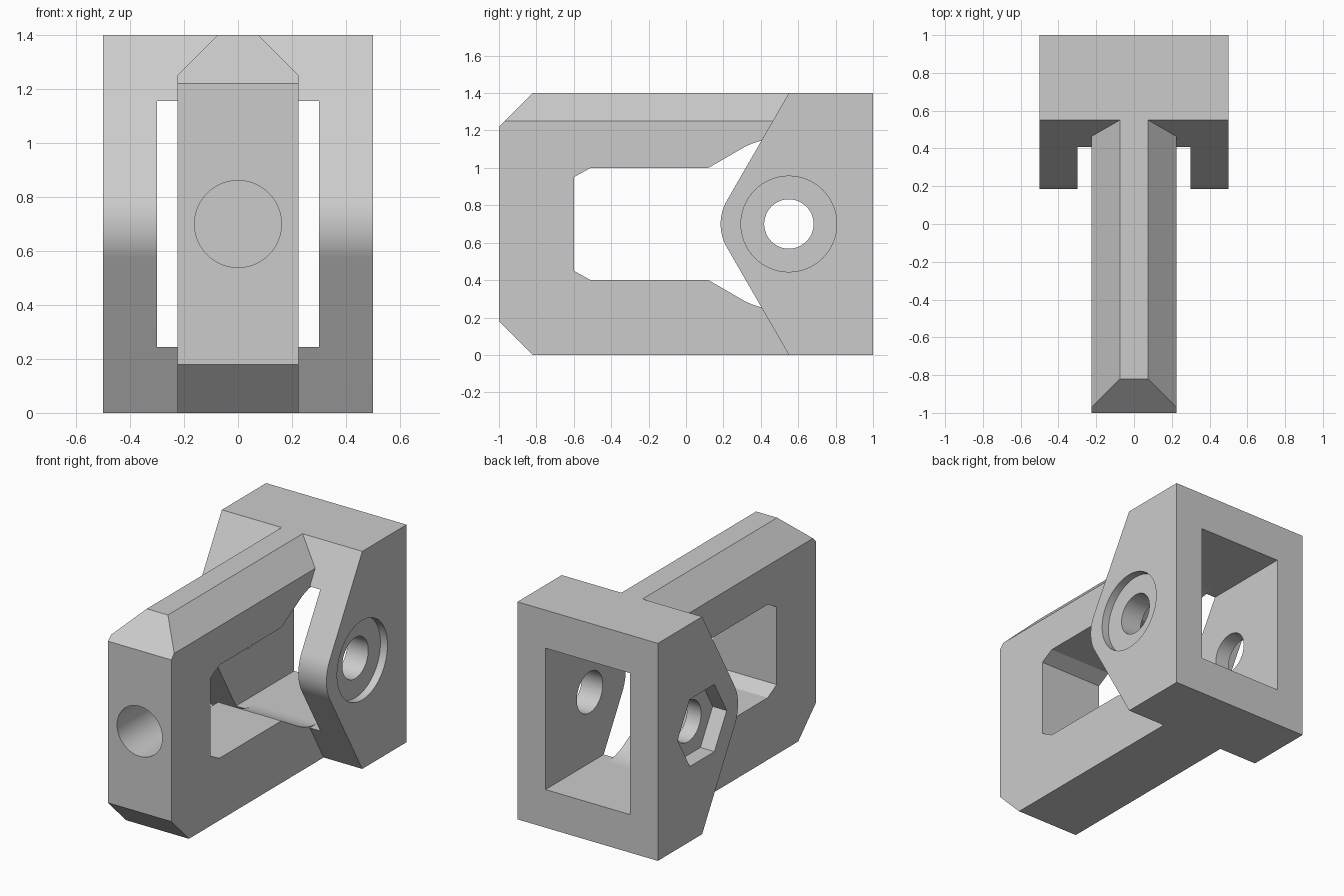
import bpy
import bmesh
from math import sin, cos, radians

if "Cube" in bpy.data.objects:
    bpy.data.objects.remove(bpy.data.objects["Cube"], do_unlink=True)

MID = 0.7      # height of the symmetry plane and of every hole
PIN_Y = 0.55

grey = bpy.data.materials.new("light_grey")
grey.use_nodes = True
grey.diffuse_color = (0.6, 0.6, 0.6, 1)
grey.node_tree.nodes["Principled BSDF"].inputs["Base Color"].default_value = (0.6, 0.6, 0.6, 1)


def prism(name, profile, axis, start, end):
    """Extrude a 2D profile: (y, z) along x or (x, z) along y."""
    bm = bmesh.new()

    def place(a, b, t):
        return bm.verts.new((t, a, b) if axis == "x" else (a, t, b))

    face = bm.faces.new([place(a, b, start) for a, b in profile])
    out = bmesh.ops.extrude_face_region(bm, geom=[face])
    moved = [v for v in out["geom"] if isinstance(v, bmesh.types.BMVert)]
    step = end - start
    bmesh.ops.translate(bm, verts=moved, vec=(step, 0, 0) if axis == "x" else (0, step, 0))
    bmesh.ops.recalc_face_normals(bm, faces=bm.faces)
    mesh = bpy.data.meshes.new(name)
    bm.to_mesh(mesh)
    bm.free()
    mesh.materials.append(grey)
    obj = bpy.data.objects.new(name, mesh)
    bpy.context.collection.objects.link(obj)
    return obj


def arc(a, b, r, first, last, count):
    angles = [radians(first + (last - first) * i / (count - 1)) for i in range(count)]
    return [(a + r * cos(t), b + r * sin(t)) for t in angles]


def ring(a, r, count):
    return arc(a, MID, r, 0, 360, count + 1)[:-1]


def mirrored(upper):
    """Complete an upper outline with its reflection below MID."""
    return upper + [(a, 2 * MID - b) for a, b in reversed(upper)]


def combine(target, tool, operation="DIFFERENCE"):
    mod = target.modifiers.new("combine", "BOOLEAN")
    mod.operation = operation
    mod.solver = "EXACT"
    mod.object = tool
    bpy.ops.object.select_all(action="DESELECT")
    bpy.context.view_layer.objects.active = target
    target.select_set(True)
    bpy.ops.object.modifier_apply(modifier=mod.name)
    bpy.data.objects.remove(tool, do_unlink=True)


# Rear fork: tapered cheeks with a rounded nose
nose = arc(0.435, MID, 0.25, 150, 180, 9)[:-1]
tip = [(0.185, MID)]
fork_outline = mirrored([(1, 1.4), (PIN_Y, 1.4)] + nose)
fork_outline[2 + len(nose):2 + len(nose)] = tip
bracket = prism("fork_bracket", fork_outline, "x", -0.5, 0.5)

# Rectangular opening through the fork
opening = [(-0.3, 0.245), (0.3, 0.245), (0.3, 1.155), (-0.3, 1.155)]
combine(bracket, prism("opening_cutter", opening, "y", 0, 1.2))

# Arm with sloped front, bevelled top and side window
arm = prism("arm", mirrored([(0.6, 1.4), (-0.82, 1.4), (-1, 1.22)]), "x", -0.225, 0.225)
ridge = [(-0.225, -0.1), (0.225, -0.1), (0.225, 1.25), (0.075, 1.4), (-0.075, 1.4), (-0.225, 1.25)]
combine(arm, prism("ridge_shape", ridge, "y", -1.2, 0.8), "INTERSECT")
flare = arc(0.487, 0.785, 0.37, 90, 120, 12)
window = mirrored([(0.7, 1.155)] + flare + [(0.12, 1.0), (-0.51, 1.0), (-0.6, 0.95)])
combine(arm, prism("window_cutter", window, "x", -0.4, 0.4))

# Blind hole in the front end
combine(arm, prism("front_hole_cutter", ring(0, 0.161, 64), "y", -1.2, -0.62))
combine(bracket, arm, "UNION")

# Pin hole, round head recess and six-sided nut recess
combine(bracket, prism("pin_cutter", ring(PIN_Y, 0.132, 64), "x", -0.7, 0.7))
combine(bracket, prism("head_cutter", ring(PIN_Y, 0.256, 64), "x", 0.45, 0.7))
combine(bracket, prism("nut_cutter", ring(PIN_Y, 0.25, 6), "x", -0.7, -0.4))

# Crisp edges, smooth curves
bpy.ops.object.select_all(action="DESELECT")
bracket.select_set(True)
bpy.context.view_layer.objects.active = bracket
bpy.ops.object.shade_smooth_by_angle(angle=radians(25))
weighted = bracket.modifiers.new("weighted_normals", "WEIGHTED_NORMAL")
weighted.keep_sharp = True
